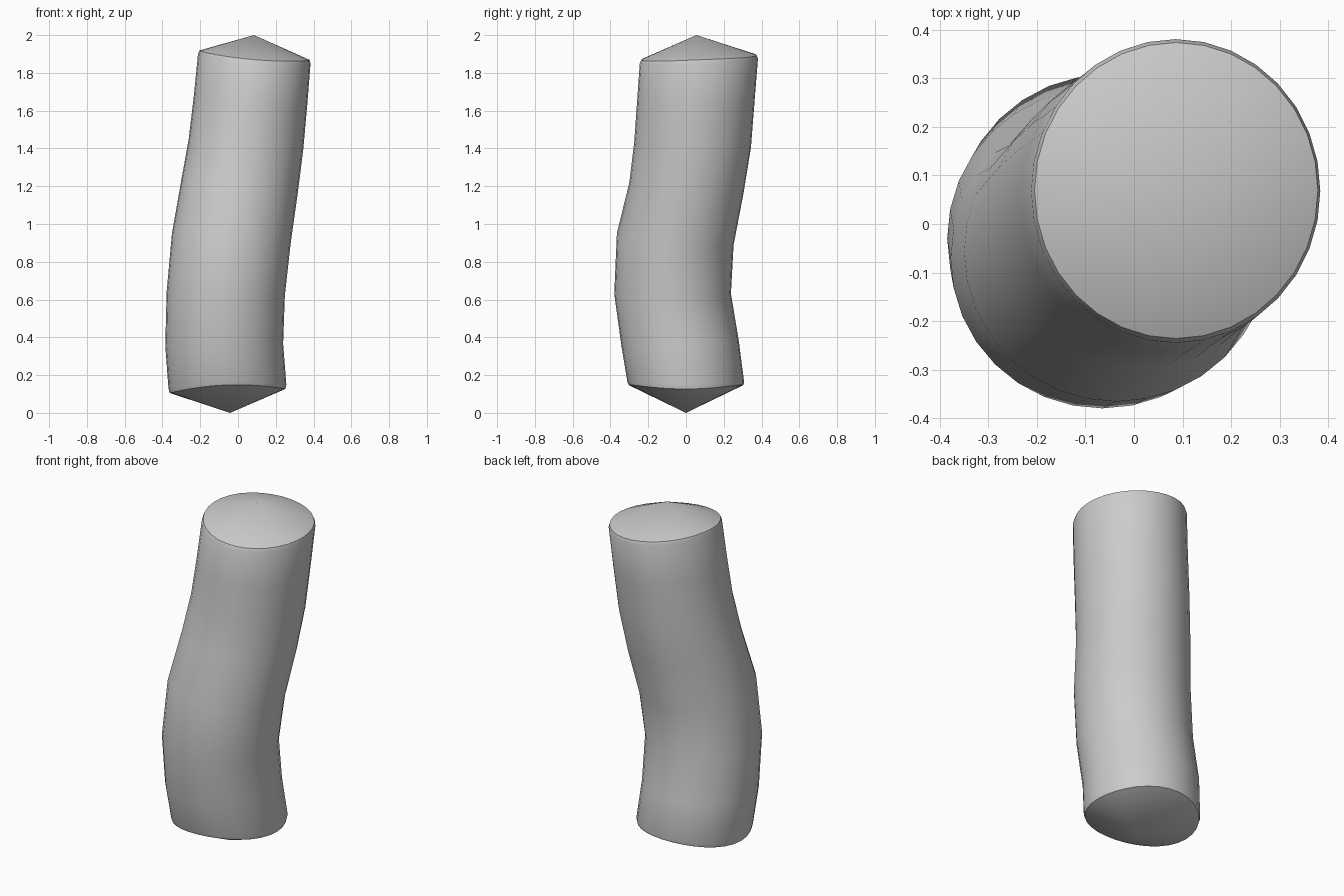
import bpy, bmesh, math

if "Cube" in bpy.data.objects:
    bpy.data.objects.remove(bpy.data.objects["Cube"])

SIDES = 32

# Cross-sections up the bent body:
# centre x, y, z, radius x, radius y, tilt along x, tilt along y, saddle
RINGS = [
    (-0.055, 0.000, 0.132, 0.306, 0.304, 0.035, 0.00, -0.016),  # lower rim
    (-0.056, -0.001, 0.150, 0.312, 0.309, 0.035, 0.00, -0.012),
    (-0.073, -0.030, 0.36, 0.312, 0.310, 0.02, 0.06, 0),
    (-0.065, -0.071, 0.63, 0.313, 0.309, -0.03, 0.00, 0),
    (-0.036, -0.057, 0.92, 0.314, 0.309, -0.09, -0.10, 0),
    (0.007, 0.002, 1.19, 0.308, 0.302, -0.12, -0.10, 0),
    (0.042, 0.035, 1.42, 0.303, 0.309, -0.10, -0.05, 0),
    (0.066, 0.052, 1.65, 0.300, 0.311, -0.09, 0.00, 0),
    (0.086, 0.068, 1.868, 0.298, 0.313, -0.085, 0.04, 0.006),
    (0.087, 0.069, 1.888, 0.292, 0.305, -0.085, 0.04, 0.006),   # upper rim
]
BOTTOM_TIP = (-0.042, 0.0, 0.0)
TOP_TIP = (0.085, 0.055, 2.0)


def add_ring(bm, cx, cy, cz, rx, ry, tx, ty, saddle):
    verts = []
    for i in range(SIDES):
        a = 2 * math.pi * i / SIDES
        dx, dy = rx * math.cos(a), ry * math.sin(a)
        dz = tx * dx + ty * dy + saddle * math.cos(2 * a)
        verts.append(bm.verts.new((cx + dx, cy + dy, cz + dz)))
    return verts


# Bent cylinder body with shallow conical ends
bm = bmesh.new()
rings = [add_ring(bm, *r) for r in RINGS]
bottom, top = bm.verts.new(BOTTOM_TIP), bm.verts.new(TOP_TIP)
for i in range(SIDES):
    j = (i + 1) % SIDES
    for lo, hi in zip(rings, rings[1:]):
        bm.faces.new((lo[i], lo[j], hi[j], hi[i]))
    bm.faces.new((bottom, rings[0][j], rings[0][i]))
    bm.faces.new((top, rings[-1][i], rings[-1][j]))
bmesh.ops.recalc_face_normals(bm, faces=bm.faces[:])

mesh = bpy.data.meshes.new("bent_rod")
bm.to_mesh(mesh)
bm.free()
rod = bpy.data.objects.new("bent_rod", mesh)
bpy.context.collection.objects.link(rod)

# Smooth sides, crisp rims
bpy.context.view_layer.objects.active = rod
rod.select_set(True)
bpy.ops.object.shade_smooth_by_angle(angle=math.radians(30))
